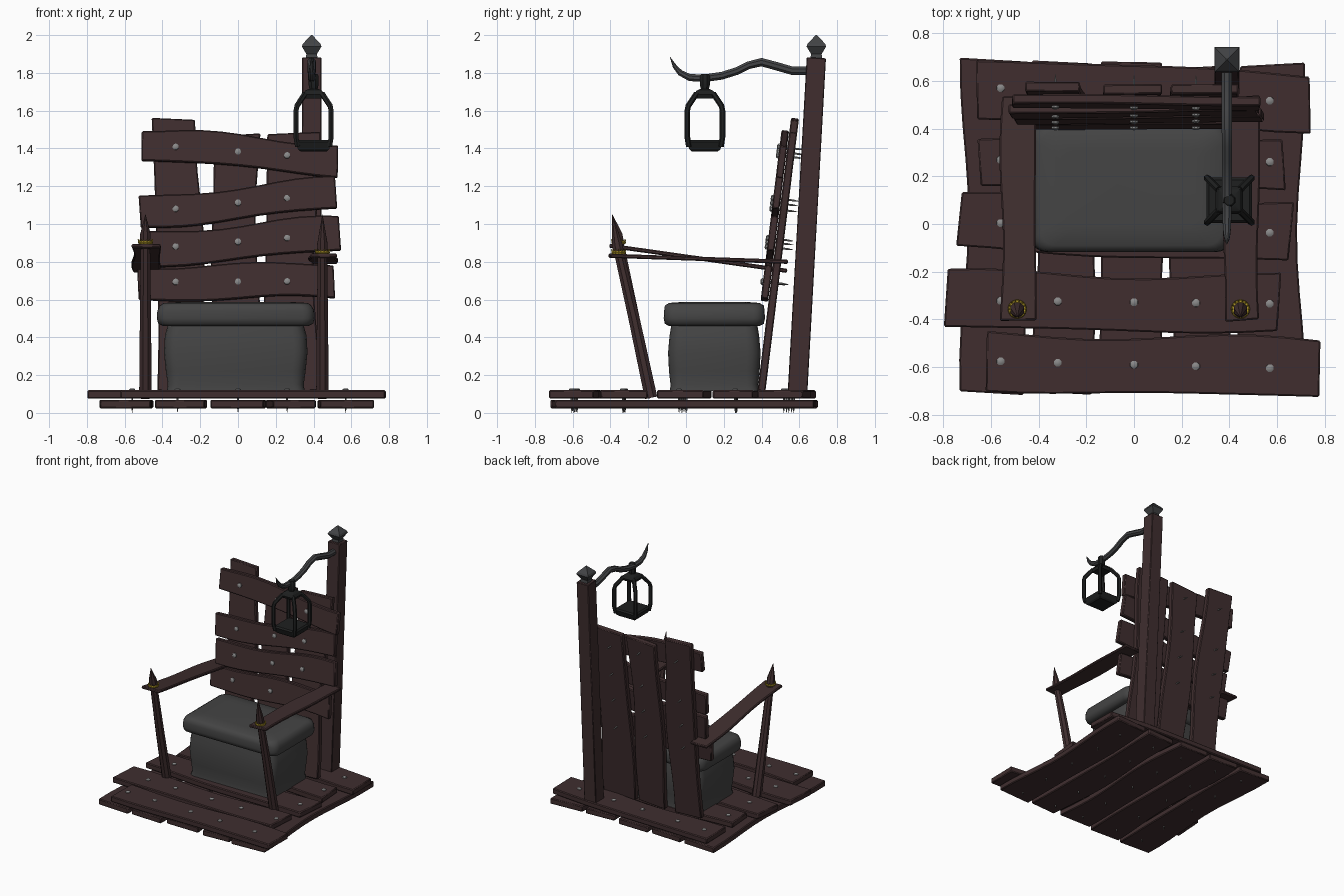
import bpy, bmesh, math, random
from mathutils import Vector as V

if "Cube" in bpy.data.objects:
    bpy.data.objects.remove(bpy.data.objects["Cube"])

random.seed(4)


def material(name, r, g, b):
    m = bpy.data.materials.new(name)
    m.diffuse_color = (r, g, b, 1)
    m.use_nodes = True
    m.node_tree.nodes["Principled BSDF"].inputs["Base Color"].default_value = m.diffuse_color
    return m


WOOD = material("dark wood", 0.050, 0.027, 0.028)
STONE = material("grey cushion", 0.058, 0.058, 0.058)
IRON = material("grey iron", 0.055, 0.057, 0.060)
BLACK = material("black iron", 0.013, 0.014, 0.014)
NAIL = material("nail steel", 0.25, 0.25, 0.25)
GOLD = material("gold", 0.42, 0.30, 0.02)


def finish(name, bm, mat, angle=35, bevel=0):
    bmesh.ops.recalc_face_normals(bm, faces=bm.faces)
    me = bpy.data.meshes.new(name)
    bm.to_mesh(me)
    bm.free()
    ob = bpy.data.objects.new(name, me)
    bpy.context.collection.objects.link(ob)
    me.materials.append(mat)
    if bevel:
        mod = ob.modifiers.new("edge", "BEVEL")
        mod.width, mod.segments, mod.limit_method, mod.angle_limit = bevel, 1, 'ANGLE', 0.9
    bpy.ops.object.select_all(action='DESELECT')
    bpy.context.view_layer.objects.active = ob
    ob.select_set(True)
    bpy.ops.object.shade_smooth_by_angle(angle=math.radians(angle))
    return ob


def skin(bm, rings):
    """Join equal-sized rings of points and close both ends."""
    vs = [[bm.verts.new(p) for p in r] for r in rings]
    n = len(vs[0])
    for a, b in zip(vs, vs[1:]):
        for i in range(n):
            bm.faces.new((a[i], a[(i + 1) % n], b[(i + 1) % n], b[i]))
    bm.faces.new(vs[0][::-1])
    bm.faces.new(vs[-1])


def tube(bm, pts, radii, sides=8, ref=(1, 0, 0)):
    pts = [V(p) for p in pts]
    rings = []
    for i, p in enumerate(pts):
        d = (pts[min(i + 1, len(pts) - 1)] - pts[max(i - 1, 0)]).normalized()
        u = (V(ref) - d * d.dot(V(ref))).normalized()
        w = d.cross(u)
        ang = [2 * math.pi * (k + 0.5) / sides for k in range(sides)]
        rings.append([p + (u * math.cos(a) + w * math.sin(a)) * radii[i] for a in ang])
    skin(bm, rings)


def plank(name, p0, p1, width, thick, normal, wob=0.012, n=10):
    """Crooked board from p0 to p1 with wavy edges."""
    p0, p1, nrm = V(p0), V(p1), V(normal)
    d = (p1 - p0).normalized()
    nrm = (nrm - d * nrm.dot(d)).normalized()
    s = nrm.cross(d)
    ph, ph2 = random.uniform(0, 6), random.uniform(0, 6)
    rings = []
    for i in range(n + 1):
        t = i / n
        c = p0.lerp(p1, t) + s * wob * math.sin(ph + 6 * t)
        w = width / 2 * (1 + 0.06 * math.sin(ph2 + 8 * t))
        k = 0.008 * math.sin(ph) if i in (0, n) else 0
        h = thick / 2
        rings.append([c + s * a * w + nrm * b * h + d * a * k
                      for a, b in ((-1, -1), (1, -1), (1, 1), (-1, 1))])
    bm = bmesh.new()
    skin(bm, rings)
    return finish(name, bm, WOOD, 35, 0.006)


def nail(bm, head, direction, length):
    h, d = V(head), V(direction).normalized()
    ref = (1, 0, 0)
    tube(bm, [h - d * 0.010, h - d * 0.005, h + d * 0.008], [0.009, 0.017, 0.018], 8, ref)
    tube(bm, [h, h + d * length * 0.8, h + d * length], [0.006, 0.005, 0.0005], 6, ref)


def block(name, levels, cx, cy, mat):
    """Rounded-rectangle loft: levels are (z, half x, half y, corner radius)."""
    rings = []
    for z, hx, hy, r in levels:
        ring = []
        for q, (sx, sy) in enumerate(((1, 1), (-1, 1), (-1, -1), (1, -1))):
            for k in range(5):
                a = math.pi / 2 * (q + k / 4)
                ring.append((cx + sx * (hx - r) + r * math.cos(a),
                             cy + sy * (hy - r) + r * math.sin(a), z))
        rings.append(ring)
    bm = bmesh.new()
    skin(bm, rings)
    return finish(name, bm, mat, 50)


# floor: lower boards run front to back
for i, (x0, x1, w, y0, y1) in enumerate((
        (-0.585, -0.585, 0.26, -0.71, 0.69), (-0.30, -0.29, 0.25, -0.71, 0.68),
        (0.0, -0.01, 0.27, -0.69, 0.68), (0.29, 0.28, 0.24, -0.70, 0.66),
        (0.565, 0.57, 0.27, -0.70, 0.67))):
    plank(f"lower_floor_board_{i+1}", (x0, y0, 0.047), (x1, y1, 0.047), w, 0.045, (0, 0, 1))

# floor: upper boards run side to side, nailed down
floor_rows = ((-0.62, -0.575, 0.78, -0.61, 0.24), (-0.79, -0.32, 0.61, -0.335, 0.235),
              (-0.735, 0.01, 0.66, -0.04, 0.235), (-0.65, 0.27, 0.63, 0.26, 0.21),
              (-0.66, 0.575, 0.74, 0.51, 0.235))
bm = bmesh.new()
for i, (x0, y0, x1, y1, w) in enumerate(floor_rows):
    plank(f"upper_floor_board_{i+1}", (x0, y0, 0.098), (x1, y1, 0.098), w, 0.044, (0, 0, 1))
    for x in (-0.56, -0.32, 0.0, 0.26, 0.57):
        y = y0 + (y1 - y0) * (x - x0) / (x1 - x0)
        nail(bm, (x, y, 0.12), (0, 0, -1), 0.12)
finish("floor_nails", bm, NAIL)


# leaning backrest
def back_y(z):
    return 0.40 + 0.123 * (z - 0.12)


FRONT = V((0, -1, 0.123)).normalized()
for i, (xb, xt, w, zt) in enumerate(((-0.30, -0.33, 0.24, 1.555), (-0.005, -0.015, 0.24, 1.47),
                                     (0.28, 0.285, 0.27, 1.48))):
    plank(f"back_upright_{i+1}", (xb, back_y(0.11), 0.11), (xt, back_y(zt), zt), w, 0.042, FRONT)

bm = bmesh.new()
for i, (x0, z0, x1, z1, w) in enumerate(((-0.53, 0.685, 0.51, 0.69, 0.18), (-0.50, 0.86, 0.54, 0.94, 0.18),
                                         (-0.52, 1.055, 0.52, 1.155, 0.165), (-0.51, 1.415, 0.53, 1.335, 0.165))):
    off = FRONT * 0.043
    plank(f"back_slat_{i+1}", V((x0, back_y(z0), z0)) + off, V((x1, back_y(z1), z1)) + off,
          w, 0.04, FRONT, 0.014)
    for x in (-0.33, 0.0, 0.26):
        z = z0 + (z1 - z0) * (x - x0) / (x1 - x0)
        nail(bm, V((x, back_y(z), z)) + FRONT * 0.066, -FRONT, 0.14)
finish("back_nails", bm, NAIL)

# padded seat: waisted base and overhanging cushion
block("seat_base", [(0.115, 0.365, 0.235, 0.05), (0.15, 0.36, 0.232, 0.06), (0.22, 0.37, 0.24, 0.07),
                    (0.32, 0.38, 0.245, 0.07), (0.41, 0.375, 0.237, 0.07), (0.48, 0.355, 0.225, 0.06)],
      -0.012, 0.15, STONE)
block("seat_cushion", [(0.46, 0.385, 0.24, 0.05), (0.472, 0.41, 0.262, 0.06), (0.50, 0.418, 0.268, 0.06),
                       (0.54, 0.415, 0.266, 0.06), (0.568, 0.402, 0.262, 0.06), (0.582, 0.38, 0.24, 0.06),
                       (0.588, 0.28, 0.16, 0.05)], -0.012, 0.15, STONE)

# armrests with slanted posts, spikes and gold crowns
for side, x, zf, zb, ax in (("left", -0.49, 0.885, 0.752, -0.487), ("right", 0.447, 0.832, 0.80, 0.45)):
    plank(f"{side}_armrest", (ax, -0.405, zf), (ax + 0.005, 0.535, zb), 0.145, 0.022, (0, 0, 1), 0.005)
    bm = bmesh.new()
    tube(bm, [(x, -0.185, 0.08), (x, -0.275, 0.5), (x, -0.352, zf)], [0.036, 0.032, 0.027], 8)
    finish(f"{side}_arm_post", bm, WOOD)
    bm = bmesh.new()
    tube(bm, [(x, -0.352, zf), (x, -0.365, zf + 0.06), (x, -0.39, 1.05)], [0.03, 0.03, 0.001], 8)
    finish(f"{side}_arm_spike", bm, WOOD)
    bm = bmesh.new()
    for k in range(14):
        a, b = (2 * math.pi * j / 14 for j in (k, k + 1))
        c = V((x, -0.357, zf + 0.017))
        p, q = (V((math.cos(t), math.sin(t), 0)) for t in (a, b))
        tube(bm, [c + p * 0.032, c + q * 0.032], [0.008, 0.008], 6, (0, 0, 1))
        tube(bm, [c + p * 0.032, c + p * 0.040 + V((0, 0, 0.018))], [0.006, 0.001], 5, (0, 0, 1))
    finish(f"{side}_gold_crown", bm, GOLD)

# lamp post and pointed finial
S2 = math.sqrt(2)
bm = bmesh.new()
tube(bm, [(0.39, 0.59, 0.10), (0.39, 0.69, 1.88)], [0.052 * S2, 0.051 * S2], 4)
finish("lamp_post", bm, WOOD, 35, 0.004)
bm = bmesh.new()
tube(bm, [(0.39, 0.69, z) for z in (1.87, 1.90, 1.94, 1.955, 2.0)],
     [r * S2 for r in (0.032, 0.028, 0.052, 0.046, 0.003)], 4)
finish("post_finial", bm, IRON, 20)

# wavy iron hook
bm = bmesh.new()
path = ((0.66, 1.81), (0.56, 1.812), (0.48, 1.835), (0.40, 1.857), (0.33, 1.84), (0.27, 1.81), (0.19, 1.785),
        (0.10, 1.772), (0.02, 1.775), (-0.03, 1.80), (-0.06, 1.835), (-0.085, 1.885))
tube(bm, [(0.39, y, z) for y, z in path], [0.024] * 4 + [0.022] * 4 + [0.02, 0.017, 0.012, 0.001], 8)
finish("lamp_hook", bm, IRON, 40)

# hanging lantern: cap, base and four bent corner bars
cx, cy = 0.40, 0.10
bm = bmesh.new()
tube(bm, [(cx, cy, z) for z in (1.665, 1.685, 1.705, 1.715)], [r * S2 for r in (0.05, 0.058, 0.045, 0.025)], 4)
tube(bm, [(cx, cy, z) for z in (1.385, 1.395, 1.435, 1.445)], [r * S2 for r in (0.07, 0.082, 0.095, 0.085)], 4)
tube(bm, [(cx, cy, z) for z in (1.71, 1.735, 1.785, 1.795)], [0.022, 0.028, 0.028, 0.022], 8)
for sx in (-1, 1):
    for sy in (-1, 1):
        tube(bm, [(cx + sx * o, cy + sy * o, z) for o, z in
                  ((0.045, 1.69), (0.088, 1.625), (0.093, 1.60), (0.093, 1.46), (0.085, 1.41))], [0.015] * 5, 6)
finish("lantern", bm, BLACK, 30)
